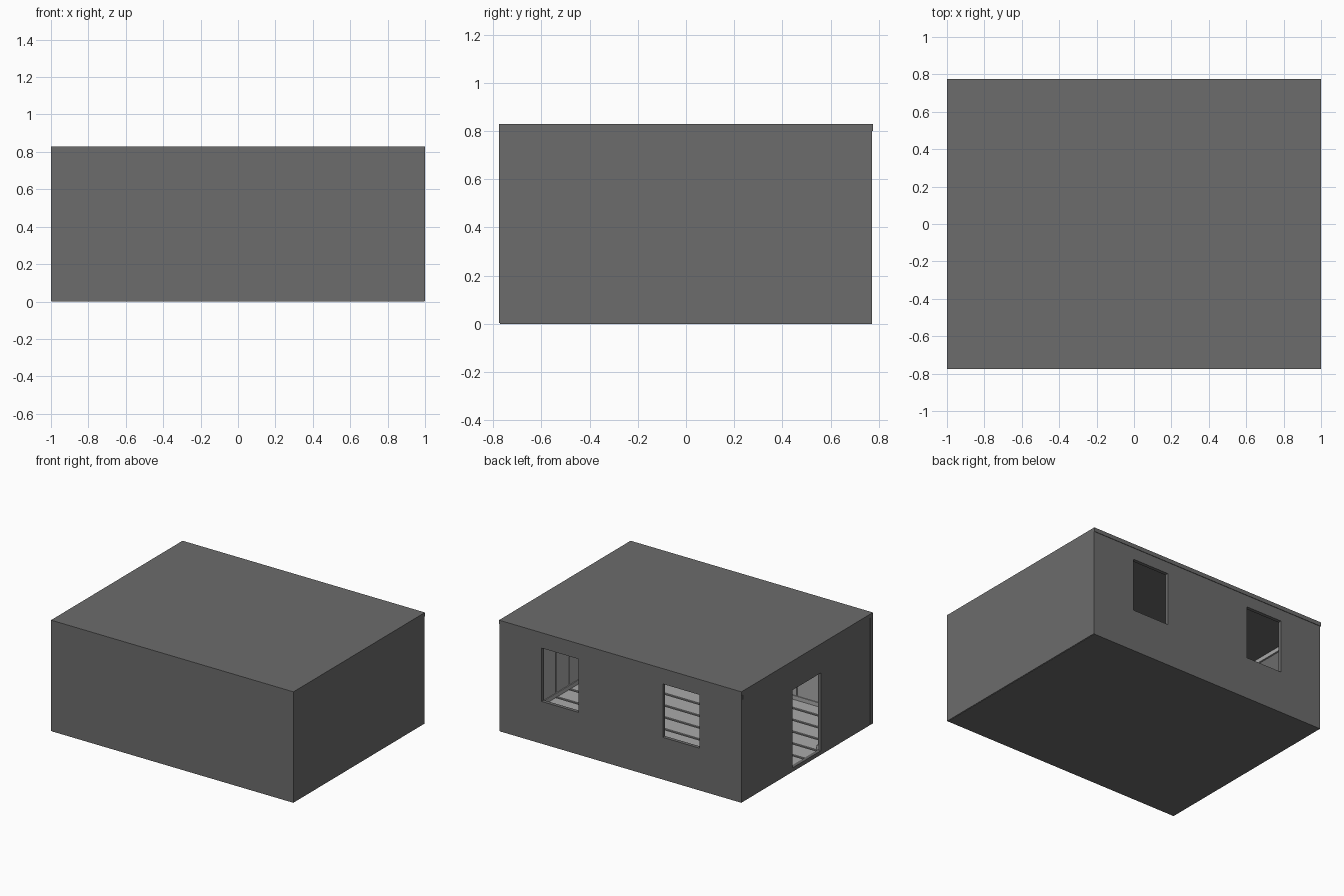
import bpy

if "Cube" in bpy.data.objects:
    bpy.data.objects.remove(bpy.data.objects["Cube"])

X, Y, H = 1.0, 0.775, 0.83      # half length, half depth, height
T = 0.03                        # wall, floor and roof thickness
TOP = H - T                     # ceiling level
PITCH = 0.155                   # floor board spacing


def material(name, v):
    m = bpy.data.materials.new(name)
    m.diffuse_color = (v, v, v, 1)
    m.use_nodes = True
    m.node_tree.nodes["Principled BSDF"].inputs["Base Color"].default_value = m.diffuse_color
    return m


dark = material("dark_grey", 0.15)
light = material("light_grey", 0.4)


def box(name, x0, x1, y0, y1, z0, z1, mat):
    """Box given by its limits on each axis."""
    bpy.ops.mesh.primitive_cube_add(size=1, location=((x0 + x1) / 2, (y0 + y1) / 2, (z0 + z1) / 2))
    ob = bpy.context.object
    ob.name = name
    ob.scale = (x1 - x0, y1 - y0, z1 - z0)
    bpy.ops.object.transform_apply(location=False, rotation=False, scale=True)
    ob.data.materials.append(mat)
    return ob


def cut(ob, *limits):
    """Cut a box-shaped opening out of an object."""
    cutter = box("cutter", *limits, dark)
    cutter.hide_render = True
    mod = ob.modifiers.new("opening", 'BOOLEAN')
    mod.operation = 'DIFFERENCE'
    mod.solver = 'EXACT'
    mod.object = cutter
    bpy.context.view_layer.objects.active = ob
    bpy.ops.object.modifier_apply(modifier=mod.name)
    bpy.data.objects.remove(cutter, do_unlink=True)


# roof and floor base
box("roof", -X, X, -Y, Y, TOP, H, dark)
box("floor_base", -X + 0.004, X - 0.004, -Y + 0.004, Y - 0.004, 0, 0.022, dark)

# outer walls; back and left sit slightly inside the roof edge
box("front_wall", -X, X, -Y, -Y + T, 0.003, TOP, dark)
box("right_wall", X - T, X, -Y + T, Y - T, 0.003, TOP, dark)
back = box("back_wall", -X + 0.004, X, Y - T, Y - 0.004, 0.003, TOP, dark)
left = box("left_wall", -X + 0.004, -X + T, -Y + T, Y - T, 0.003, TOP, dark)

# two windows in the back wall, one doorway in the left wall
for s in (-1, 1):
    cut(back, s * 0.5 - 0.151, s * 0.5 + 0.151, Y - 0.1, Y + 0.1, 0.315, 0.713)
cut(left, -X - 0.1, -X + 0.1, -0.168, 0.168, T, 0.61)

# floor boards with gaps between them
for i in range(10):
    c = (i - 4.5) * PITCH
    lo, hi = max(c - 0.067, -Y + T), min(c + 0.067, Y - T)
    box("floor_board", -X + T, X - T, lo, hi, 0.022, T, light)

# upright wall boards on the solid right and front walls
for i in range(10):
    c = (i - 4.5) * PITCH
    lo, hi = max(c - 0.073, -Y + T), min(c + 0.073, Y - T)
    box("right_panel", X - T - 0.006, X - T, lo, hi, T, TOP, light)
    c = (i - 4.5) * 0.2
    lo, hi = max(c - 0.095, -X + T), min(c + 0.095, X - T - 0.006)
    box("front_panel", lo, hi, -Y + T, -Y + T + 0.006, T, TOP, light)

# skirting and ceiling trim around the room
for name, z0, z1 in (("skirting", T, T + 0.03), ("ceiling_trim", TOP - 0.03, TOP)):
    d = T + 0.012
    box(name + "_front", -X + T, X - T, -Y + T, -Y + d, z0, z1, light)
    box(name + "_back", -X + T, X - T, Y - d, Y - T, z0, z1, light)
    box(name + "_right", X - d, X - T, -Y + d, Y - d, z0, z1, light)
    if name == "skirting":
        for s in (-1, 1):
            lo, hi = sorted((s * 0.168, s * (Y - d)))
            box(name + "_left", -X + T, -X + d, lo, hi, z0, z1, light)
    else:
        box(name + "_left", -X + T, -X + d, -Y + d, Y - d, z0, z1, light)

# thin outer strip under the roof beside the doorway
box("header_strip", -X, -X + 0.004, 0.168, Y - 0.02, TOP - 0.035, TOP, dark)
